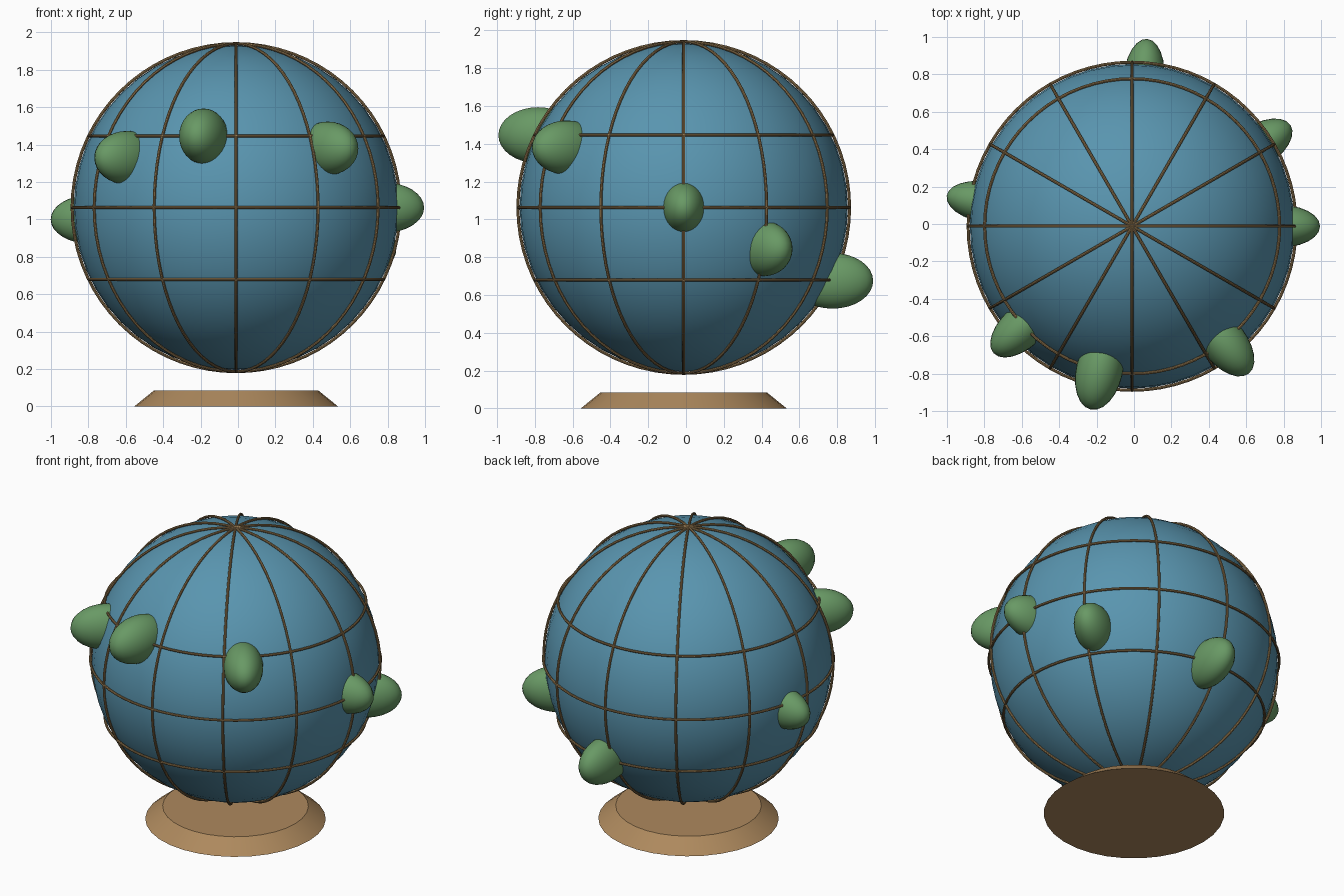
import bpy
from math import pi, atan2, cos, sin, radians

if "Cube" in bpy.data.objects:
    bpy.data.objects.remove(bpy.data.objects["Cube"])

CX, CY, CZ = -0.01, -0.012, 1.063   # globe centre
R_BALL, R_WIRE, WIRE = 0.868, 0.877, 0.008


def material(name, rgb):
    m = bpy.data.materials.new(name)
    m.diffuse_color = (*rgb, 1)
    m.use_nodes = True
    m.node_tree.nodes["Principled BSDF"].inputs["Base Color"].default_value = m.diffuse_color
    return m


BLUE = material("ocean_blue", (0.10, 0.30, 0.43))
GREEN = material("land_green", (0.14, 0.32, 0.13))
TAN = material("wood_tan", (0.42, 0.25, 0.11))
BRASS = material("wire_brown", (0.30, 0.19, 0.08))


def finish(name, mat):
    ob = bpy.context.object
    ob.name = name
    ob.data.materials.append(mat)
    bpy.ops.object.shade_smooth_by_angle(angle=radians(35))
    return ob


def ring(name, radius, z, rot=(0, 0, 0)):
    bpy.ops.mesh.primitive_torus_add(major_radius=radius, minor_radius=WIRE,
                                     major_segments=72, minor_segments=8,
                                     location=(CX, CY, z), rotation=rot)
    return finish(name, BRASS)


# Base: bevelled disc
bpy.ops.mesh.primitive_cone_add(vertices=32, radius1=0.545, radius2=0.44, depth=0.085,
                                location=(CX, CY, 0.0425))
finish("base", TAN)

# Ball
bpy.ops.mesh.primitive_uv_sphere_add(segments=48, ring_count=24, radius=R_BALL,
                                     location=(CX, CY, CZ))
finish("ball", BLUE)

# Meridian wires (full circles through both poles)
for i in range(6):
    ring(f"meridian_{i + 1}", R_WIRE, CZ, (pi / 2, 0, i * pi / 6))

# Parallel wires
for i, dz in enumerate((-0.383, 0, 0.383)):
    ring(f"parallel_{i + 1}", (R_WIRE ** 2 - dz ** 2) ** 0.5, CZ + dz)

# Land bumps: ellipsoids pointing level outward (x, y direction, z, half width, half height)
BUMPS = [(-0.22, -0.97, 1.445, 0.125, 0.148), (-0.72, -0.66, 1.33, 0.115, 0.143),
         (0.61, -0.77, 1.38, 0.12, 0.143), (1.0, 0.0, 1.063, 0.114, 0.135),
         (0.83, 0.53, 0.845, 0.115, 0.145), (0.08, 1.0, 0.675, 0.11, 0.147),
         (-1.0, 0.165, 1.0, 0.11, 0.13)]
for i, (dx, dy, z, w, h) in enumerate(BUMPS):
    a = atan2(dy, dx)
    bpy.ops.mesh.primitive_uv_sphere_add(
        segments=24, ring_count=16, radius=1,
        location=(CX + 0.79 * cos(a), CY + 0.79 * sin(a), z), rotation=(0, 0, a))
    bpy.context.object.scale = (0.215, w, h)
    finish(f"land_bump_{i + 1}", GREEN)
